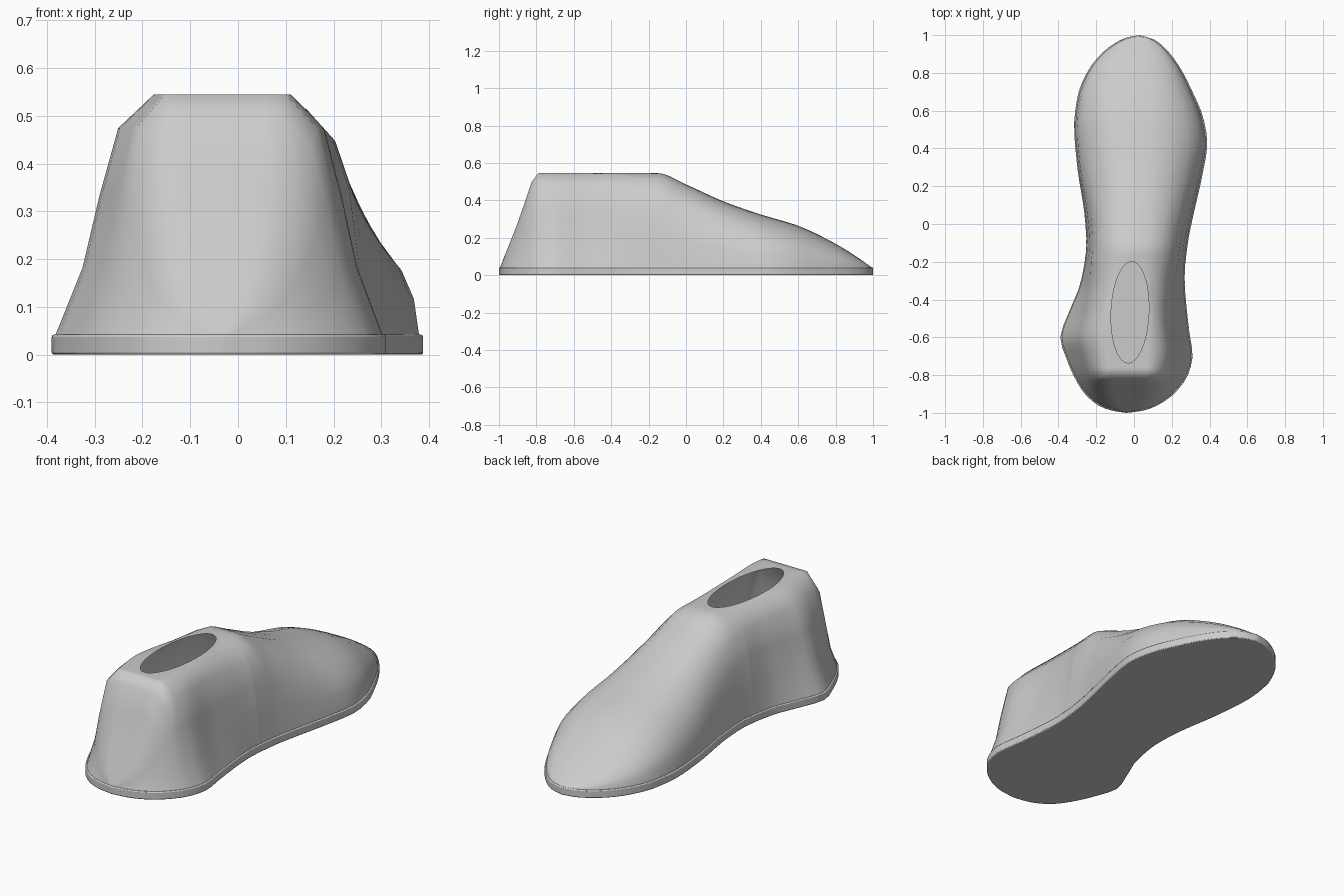
import bpy, bmesh
from math import cos, pi, sqrt

if "Cube" in bpy.data.objects:
    bpy.data.objects.remove(bpy.data.objects["Cube"])

# half outlines of the sole (y, x), measured from the plan
RIGHT = [(-1, -.04), (-.99, .04), (-.965, .115), (-.9, .21), (-.8, .285), (-.7, .31), (-.55, .29),
         (-.28, .268), (-.1, .285), (.05, .315), (.25, .36), (.43, .388), (.55, .37), (.7, .31),
         (.85, .23), (.94, .155), (.98, .1), (1, .03)]
LEFT = [(-1, -.04), (-.99, -.11), (-.96, -.19), (-.88, -.275), (-.72, -.355), (-.6, -.39), (-.48, -.35),
        (-.3, -.28), (-.1, -.252), (.05, -.262), (.3, -.3), (.52, -.317), (.68, -.298), (.8, -.25),
        (.9, -.175), (.97, -.08), (.99, -.03), (1, .03)]
# ridge height along the length
RIDGE = [(-1, .04), (-.9, .29), (-.795, .545), (-.15, .545), (0, .485), (.2, .395), (.4, .325),
         (.6, .265), (.8, .17), (.9, .11), (1, .04)]
# cross-sections from rim to ridge: (width fraction, height fraction)
TOE = [(1, 0), (.97, .27), (.9, .48), (.75, .72), (.5, .91), (.25, .985), (0, 1)]
WAIST = [(1, 0), (.95, .3), (.88, .6), (.75, .82), (.55, .94), (.3, 1), (0, 1)]
HEEL = [(1, 0), (.84, .28), (.74, .58), (.63, .86), (.42, 1), (.3, 1), (0, 1)]


def curve(pts, t):
    """Monotone cubic interpolation through the points."""
    n = len(pts)
    d = [(b[1] - a[1]) / (b[0] - a[0]) for a, b in zip(pts, pts[1:])]
    m = [d[0]] + [0 if p * q <= 0 else 2 * p * q / (p + q) for p, q in zip(d, d[1:])] + [d[-1]]
    t = min(max(t, pts[0][0]), pts[-1][0])
    i = next(k for k in range(n - 1) if t <= pts[k + 1][0])
    h = pts[i + 1][0] - pts[i][0]
    s = (t - pts[i][0]) / h
    return (pts[i][1] * (1 + 2 * s) * (1 - s) ** 2 + m[i] * h * s * (1 - s) ** 2
            + pts[i + 1][1] * s * s * (3 - 2 * s) + m[i + 1] * h * s * s * (s - 1))


def finish(bm, name, angle):
    bmesh.ops.remove_doubles(bm, verts=bm.verts, dist=.0005)
    bmesh.ops.recalc_face_normals(bm, faces=bm.faces)
    me = bpy.data.meshes.new(name)
    bm.to_mesh(me)
    bm.free()
    ob = bpy.data.objects.new(name, me)
    bpy.context.collection.objects.link(ob)
    bpy.ops.object.select_all(action='DESELECT')
    ob.select_set(True)
    bpy.context.view_layer.objects.active = ob
    bpy.ops.object.shade_smooth_by_angle(angle=angle)
    return ob


def section(y, k):
    heel = curve([(-.5, 1), (-.2, 0)], y)
    toe = curve([(-.2, 0), (.3, 1)], y)
    w = (heel, 1 - heel - toe, toe)
    return [sum(a * s[k][j] for a, s in zip(w, (HEEL, WAIST, TOE))) for j in (0, 1)]


def stations(a, b, n):
    return [(a + b) / 2 - (b - a) / 2 * cos(pi * i / n) for i in range(n + 1)]


# upper: two halves lofted along y, parted around the ankle opening
ys = stations(-1, -.74, 10) + stations(-.74, -.2, 18)[1:] + stations(-.2, 1, 30)[1:]
bm = bmesh.new()
for side, outline in ((1, RIGHT), (-1, LEFT)):
    rows = []
    for y in ys:
        c = -.005 + .035 * y
        w = max(0, side * (curve(outline, y) - c)) * .98
        gap = .1 * sqrt(max(0, 1 - ((y + .47) / .27) ** 2))
        h = curve(RIDGE, y) - .04
        row = []
        for k in range(7):
            u, f = section(y, k)
            row.append(bm.verts.new((c + side * max(u * w, gap), y * .995, .04 + f * h)))
        rows.append(row)
    for a, b in zip(rows, rows[1:]):
        for k in range(6):
            bm.faces.new((a[k], a[k + 1], b[k + 1], b[k]))
bmesh.ops.dissolve_degenerate(bm, dist=.0005, edges=bm.edges)
finish(bm, "shoe_upper", 1.2)

# sole: the outline as a thin slab
bm = bmesh.new()
ys = stations(-1, 1, 44)
loop = [(curve(RIGHT, y), y) for y in ys] + [(curve(LEFT, y), y) for y in ys[-2:0:-1]]
face = bm.faces.new([bm.verts.new((x, y, 0)) for x, y in loop])
ext = bmesh.ops.extrude_face_region(bm, geom=[face], use_keep_orig=True)
for v in ext["geom"]:
    if isinstance(v, bmesh.types.BMVert):
        v.co.z = .042
sole = finish(bm, "sole", .6)
bev = sole.modifiers.new("soft_edge", 'BEVEL')
bev.width = .005
bev.segments = 2
